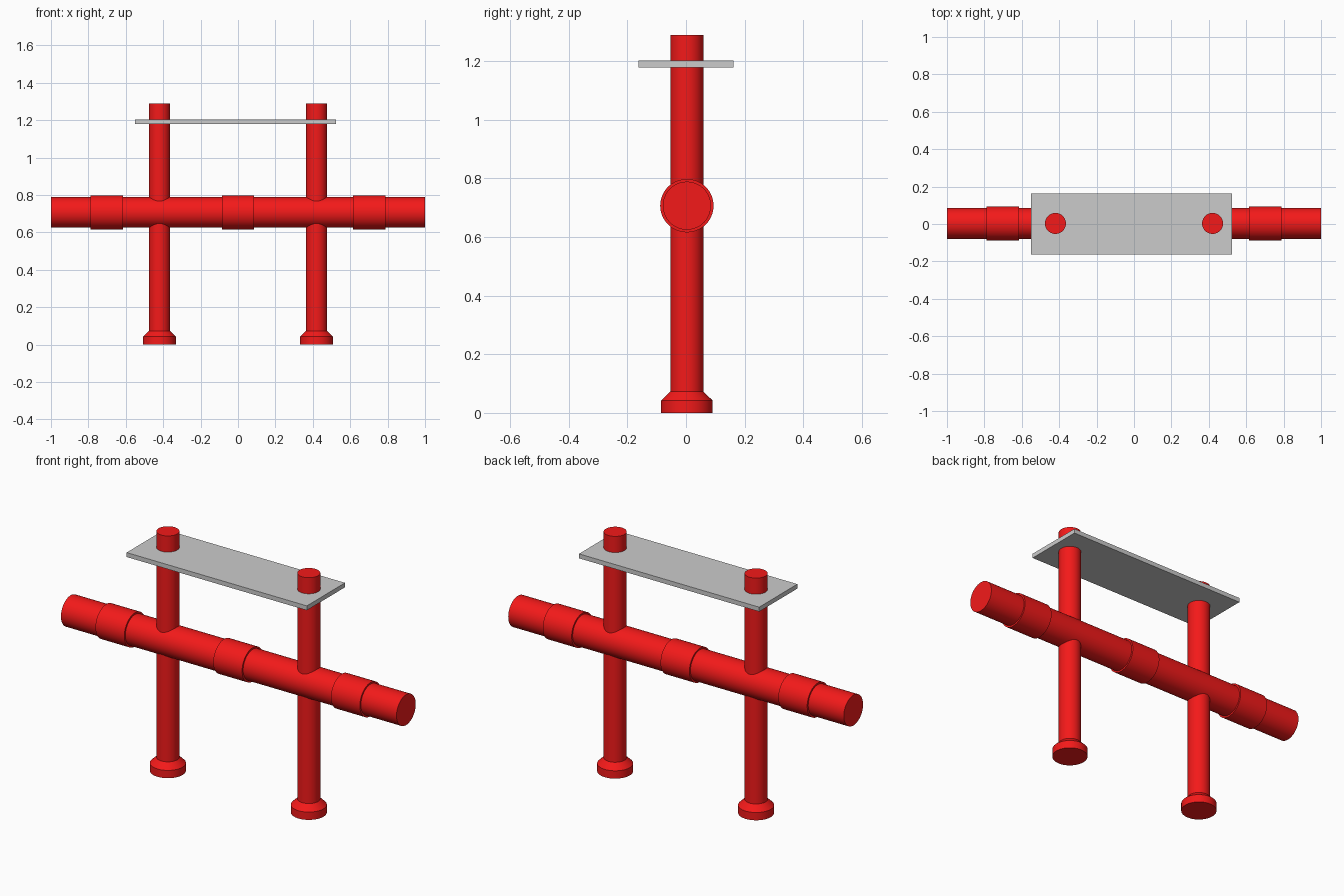
import bpy, math, bmesh

if "Cube" in bpy.data.objects:
    bpy.data.objects.remove(bpy.data.objects["Cube"])

red = bpy.data.materials.new("red_paint")
red.diffuse_color = (0.9, 0.01, 0.01, 1)
red.use_nodes = True
red.node_tree.nodes["Principled BSDF"].inputs["Base Color"].default_value = red.diffuse_color
PIPE_Z = 0.707
PIPE_Y = 0.003


def lathe(name, profile, location, along_x=False, sides=64):
    """Solid of revolution from (radius, height) rings, capped at both ends."""
    bm = bmesh.new()
    rings = []
    for r, h in profile:
        ring = []
        for i in range(sides):
            a = 2 * math.pi * i / sides
            c, s = r * math.cos(a), r * math.sin(a)
            ring.append(bm.verts.new((h, c, s) if along_x else (c, s, h)))
        rings.append(ring)
    for lo, hi in zip(rings, rings[1:]):
        for i in range(sides):
            j = (i + 1) % sides
            bm.faces.new((lo[i], lo[j], hi[j], hi[i]))
    bm.faces.new(rings[0][::-1])
    bm.faces.new(rings[-1])
    bmesh.ops.recalc_face_normals(bm, faces=bm.faces)
    mesh = bpy.data.meshes.new(name)
    bm.to_mesh(mesh)
    bm.free()
    mesh.materials.append(red)
    obj = bpy.data.objects.new(name, mesh)
    obj.location = location
    bpy.context.collection.objects.link(obj)
    bpy.ops.object.select_all(action='DESELECT')
    obj.select_set(True)
    bpy.context.view_layer.objects.active = obj
    bpy.ops.object.shade_smooth_by_angle(angle=math.radians(30))
    return obj


# Horizontal main pipe
lathe("main_pipe", [(0.082, -1), (0.082, 1)], (0, PIPE_Y, PIPE_Z), True)

# Coupling collars on the pipe
for label, x in (("left", -0.702), ("middle", 0), ("right", 0.702)):
    lathe(label + "_collar", [(0.091, -0.086), (0.091, 0.086)],
          (x, PIPE_Y, PIPE_Z), True)

# Upright posts with tapered feet
for label, x in (("left", -0.42), ("right", 0.42)):
    lathe(label + "_post", [(0.056, 0.03), (0.056, 1.29)], (x, PIPE_Y, 0))
    lathe(label + "_foot", [(0.088, 0), (0.088, 0.042), (0.056, 0.073)],
          (x, PIPE_Y, 0))

# Grey plate across the posts
bpy.ops.mesh.primitive_cube_add(size=1, location=(-0.013, 0, 1.191))
plate = bpy.context.object
plate.name = "top_plate"
plate.scale = (1.074, 0.325, 0.024)
